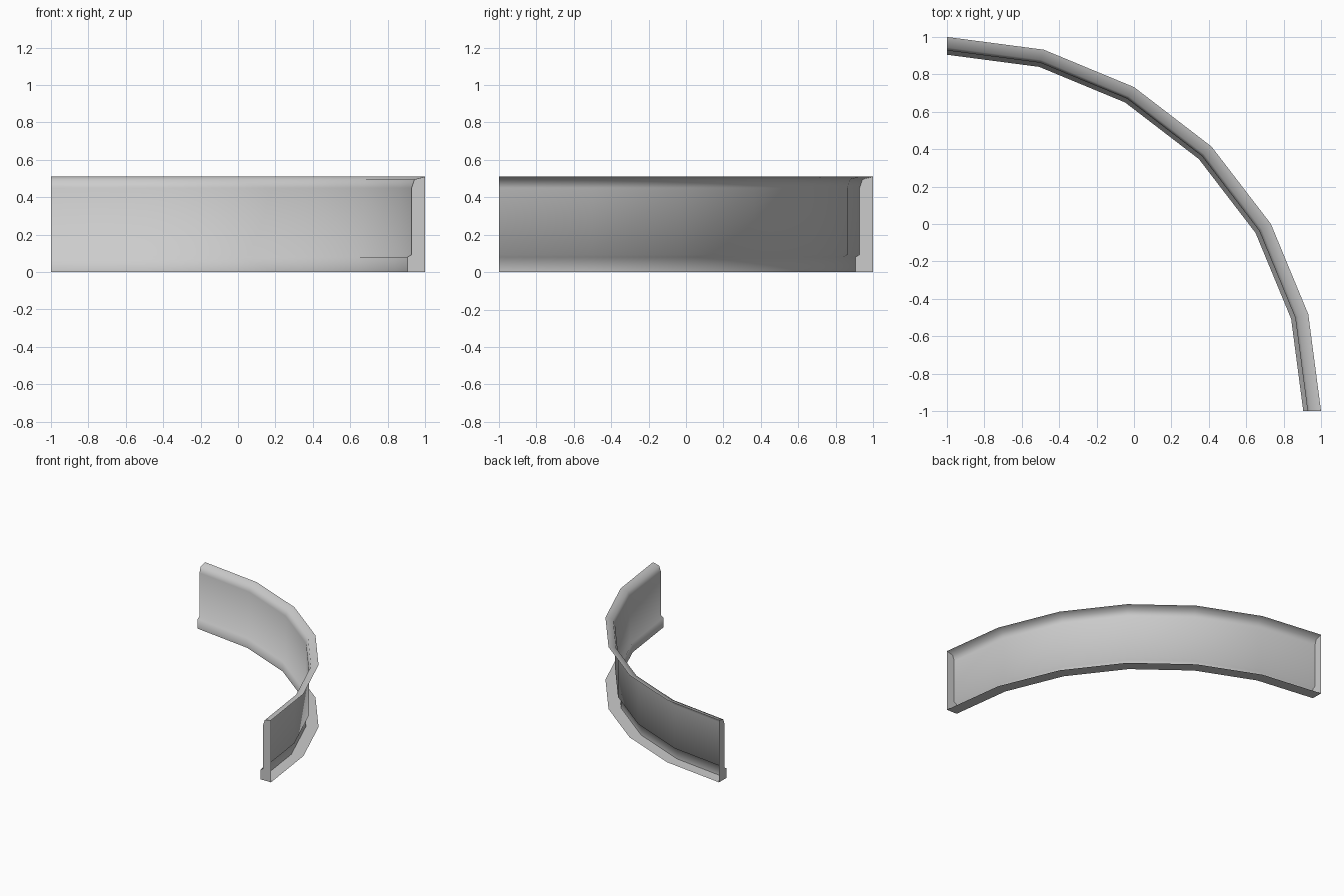
import bpy, bmesh
from math import radians, cos, sin

cube = bpy.data.objects.get("Cube")
if cube:
    bpy.data.objects.remove(cube, do_unlink=True)

# Plain grey material
grey = bpy.data.materials.new("light_grey")
grey.use_nodes = True
colour = (0.6, 0.6, 0.6, 1.0)
grey.diffuse_color = colour
grey.node_tree.nodes["Principled BSDF"].inputs["Base Color"].default_value = colour

# Cross-section (radius, height): underside, plinth, wall, rounded rim; the outer side stays open
PROFILE = [(2.0, 0.0), (1.905, 0.0), (1.905, 0.08), (1.928, 0.093),
           (1.928, 0.45), (1.943, 0.495), (2.0, 0.51)]
SEGMENTS = 6
CENTRE = (-1.0, -1.0)

# Sweep the section through a quarter circle
bm = bmesh.new()
rings = []
for i in range(SEGMENTS + 1):
    a = radians(90 * i / SEGMENTS)
    rings.append([bm.verts.new((CENTRE[0] + r * cos(a), CENTRE[1] + r * sin(a), z))
                  for r, z in PROFILE])
for near, far in zip(rings, rings[1:]):
    for j in range(len(PROFILE) - 1):
        bm.faces.new((near[j], near[j + 1], far[j + 1], far[j]))

# End caps
bm.faces.new(rings[0][::-1])
bm.faces.new(rings[-1])

mesh = bpy.data.meshes.new("curved_wall")
bm.to_mesh(mesh)
bm.free()
mesh.materials.append(grey)
wall = bpy.data.objects.new("curved_wall", mesh)
bpy.context.collection.objects.link(wall)

# Smooth wall, crisp ends and underside
bpy.ops.object.select_all(action='DESELECT')
wall.select_set(True)
bpy.context.view_layer.objects.active = wall
bpy.ops.object.shade_smooth_by_angle(angle=radians(75))
